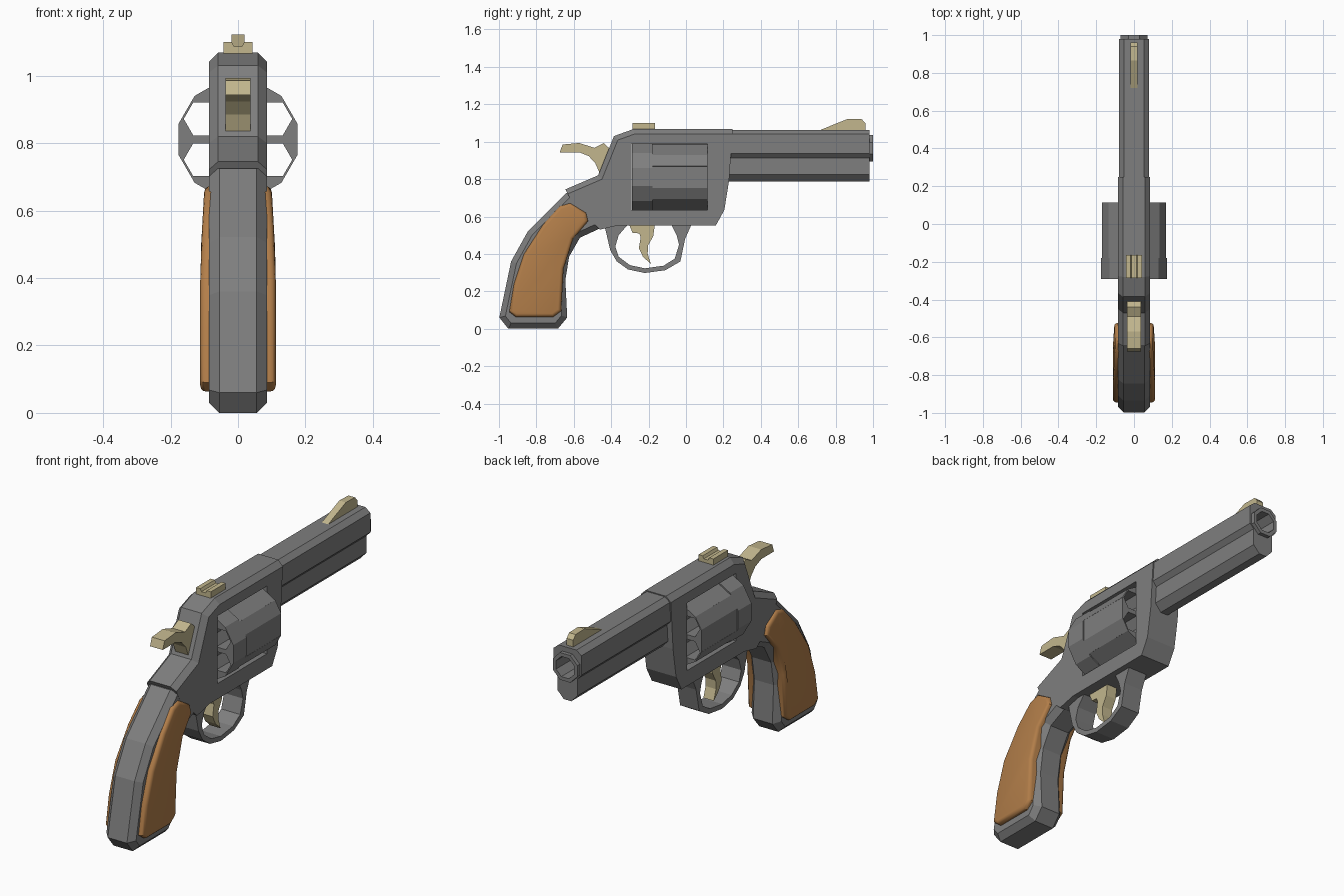
import bpy, bmesh, math

if "Cube" in bpy.data.objects:
    bpy.data.objects.remove(bpy.data.objects["Cube"])


def material(name, rgb):
    m = bpy.data.materials.new(name)
    m.diffuse_color = (*rgb, 1)
    m.use_nodes = True
    m.node_tree.nodes["Principled BSDF"].inputs["Base Color"].default_value = m.diffuse_color
    return m


STEEL = material("dark_steel", (0.21, 0.21, 0.21))
BRASS = material("tan_metal", (0.54, 0.47, 0.27))
WOOD = material("wood", (0.45, 0.21, 0.068))


def add_prism(bm, pts, a, b, axis="x", bevel=0.0, segments=1, keep=None):
    """Extrude a 2D outline along x (points are y,z) or along y (points are x,z).
    Cap edges whose midpoint passes keep() get the bevel."""
    def place(p, d):
        return (d, p[0], p[1]) if axis == "x" else (p[0], d, p[1])
    va = [bm.verts.new(place(p, a)) for p in pts]
    vb = [bm.verts.new(place(p, b)) for p in pts]
    caps = [bm.faces.new(va), bm.faces.new(vb[::-1])]
    n = len(pts)
    for i in range(n):
        j = (i + 1) % n
        bm.faces.new((va[i], vb[i], vb[j], va[j]))
    bmesh.ops.recalc_face_normals(bm, faces=bm.faces[:])
    if bevel:
        rim = {e for f in caps for e in f.edges}
        if keep:
            rim = {e for e in rim if keep((e.verts[0].co + e.verts[1].co) / 2)}
        bmesh.ops.bevel(bm, geom=list(rim), offset=bevel, segments=segments,
                        profile=0.5, affect="EDGES", clamp_overlap=False)


def finish(bm, name, mat=STEEL):
    me = bpy.data.meshes.new(name)
    bm.to_mesh(me)
    bm.free()
    ob = bpy.data.objects.new(name, me)
    bpy.context.collection.objects.link(ob)
    me.materials.append(mat)
    return ob


def prism(name, pts, a, b, mat=STEEL, **kw):
    bm = bmesh.new()
    add_prism(bm, pts, a, b, **kw)
    return finish(bm, name, mat)


def ngon(n, r, cx, cz, turn=0.0):
    return [(cx + r * math.cos(turn + math.tau * i / n),
             cz + r * math.sin(turn + math.tau * i / n)) for i in range(n)]


def cut(ob, cutter):
    cutter.hide_render = True
    mod = ob.modifiers.new("cut", "BOOLEAN")
    mod.operation = "DIFFERENCE"
    mod.solver = "EXACT"
    mod.object = cutter
    bpy.context.view_layer.objects.active = ob
    bpy.ops.object.modifier_apply(modifier=mod.name)
    bpy.data.objects.remove(cutter)


# Frame, chamfered on top and rear, with an open window for the cylinder
frame = prism("frame", [
    (-0.28, 1.068), (0.25, 1.068), (0.23, 0.79), (0.205, 0.635), (0.16, 0.553),
    (-0.36, 0.553), (-0.46, 0.53), (-0.60, 0.66), (-0.645, 0.745),
    (-0.47, 0.82), (-0.385, 1.03)], -0.086, 0.086, bevel=0.027,
    keep=lambda c: c.z > 0.76 and c.y < 0.2)
cut(frame, prism("window_cutter", [
    (-0.291, 0.634), (0.116, 0.634), (0.116, 0.988), (-0.291, 0.988)], -0.3, 0.3))

# Grip body and wooden panels showing on both sides
prism("grip", [
    (-0.64, 0.725), (-0.845, 0.522), (-0.935, 0.36), (-0.998, 0.06), (-0.95, 0.0),
    (-0.685, 0.0), (-0.635, 0.06), (-0.645, 0.26), (-0.625, 0.385),
    (-0.567, 0.487), (-0.43, 0.55), (-0.46, 0.72)], -0.0855, 0.0855, bevel=0.03,
    keep=lambda c: c.z < 0.7 and c.y < -0.47)
panels = prism("grip_panels", [
    (-0.945, 0.09), (-0.92, 0.24), (-0.866, 0.40), (-0.765, 0.556), (-0.675, 0.655),
    (-0.62, 0.672), (-0.535, 0.62), (-0.524, 0.575), (-0.604, 0.48), (-0.655, 0.32),
    (-0.667, 0.095), (-0.71, 0.063), (-0.91, 0.063)],
    -0.112, 0.112, WOOD, bevel=0.018, segments=3)
for v in panels.data.vertices:
    v.co.x *= 1 - 0.5 * max(0.0, v.co.z - 0.45)
bpy.context.view_layer.objects.active = panels
panels.select_set(True)
bpy.ops.object.shade_smooth_by_angle(angle=math.radians(35))
panels.select_set(False)

# Cylinder: twelve sides, six open chambers, six shallow flat flutes
CZ = 0.811
cylinder = prism("cylinder", ngon(12, 0.182, 0, CZ, math.radians(15)),
                 -0.29, 0.115, axis="y")
bm = bmesh.new()
for k in range(6):
    a, b = math.radians(30 + 60 * k), math.radians(60 * k)
    add_prism(bm, ngon(6, 0.056, 0.121 * math.cos(a), CZ + 0.121 * math.sin(a)),
              -0.4, 0.3, axis="y")
    add_prism(bm, ngon(6, 0.1155, 0.269 * math.cos(b), CZ + 0.269 * math.sin(b),
                       b + math.radians(30)), -0.18, 0.3, axis="y")
cut(cylinder, finish(bm, "chamber_cutter"))

# Barrel with top rib and underlug, then the octagonal muzzle
half = [(0.052, 1.063), (0.08, 1.04), (0.08, 0.938), (0.058, 0.914),
        (0.058, 0.825), (0.022, 0.787)]
barrel = prism("barrel", half + [(-x, z) for x, z in reversed(half)],
               0.20, 0.98, axis="y")
turn = math.radians(22.5)
muzzle = prism("muzzle", ngon(8, 0.077, 0, 0.965, turn), 0.95, 1.0, axis="y")
for part in (barrel, muzzle):
    cut(part, prism("bore_cutter", ngon(8, 0.057, 0, 0.965, turn), 0.5, 1.1, axis="y"))

# Trigger guard loop
prism("trigger_guard", [
    (-0.44, 0.57), (-0.405, 0.42), (-0.37, 0.36), (-0.31, 0.317), (-0.22, 0.298),
    (-0.11, 0.313), (-0.03, 0.36), (-0.005, 0.48), (0.035, 0.57),
    (-0.085, 0.57), (-0.05, 0.50), (-0.037, 0.45), (-0.06, 0.375), (-0.12, 0.337),
    (-0.22, 0.323), (-0.30, 0.34), (-0.36, 0.385), (-0.378, 0.44),
    (-0.36, 0.50), (-0.30, 0.57)], -0.055, 0.055)

# Trigger and hammer
prism("trigger", [
    (-0.31, 0.57), (-0.285, 0.512), (-0.25, 0.51), (-0.242, 0.49), (-0.252, 0.43),
    (-0.23, 0.385), (-0.187, 0.345), (-0.205, 0.40), (-0.203, 0.445),
    (-0.175, 0.495), (-0.165, 0.57)], -0.03, 0.03, BRASS)
prism("hammer", [
    (-0.675, 0.943), (-0.66, 0.985), (-0.57, 0.993), (-0.49, 0.967), (-0.44, 0.992),
    (-0.41, 0.965), (-0.38, 0.90), (-0.42, 0.82), (-0.462, 0.832), (-0.485, 0.885),
    (-0.52, 0.923), (-0.57, 0.943)], -0.037, 0.037, BRASS)

# Notched rear sight and ramped front sight
prism("rear_sight", [
    (-0.043, 1.05), (0.043, 1.05), (0.043, 1.1), (0.019, 1.1), (0.012, 1.086),
    (-0.012, 1.086), (-0.019, 1.1), (-0.043, 1.1)], -0.285, -0.165, BRASS, axis="y")
prism("front_sight", [
    (0.70, 1.055), (0.785, 1.09), (0.865, 1.122), (0.94, 1.12), (0.96, 1.098),
    (0.96, 1.055)], -0.019, 0.019, BRASS)
